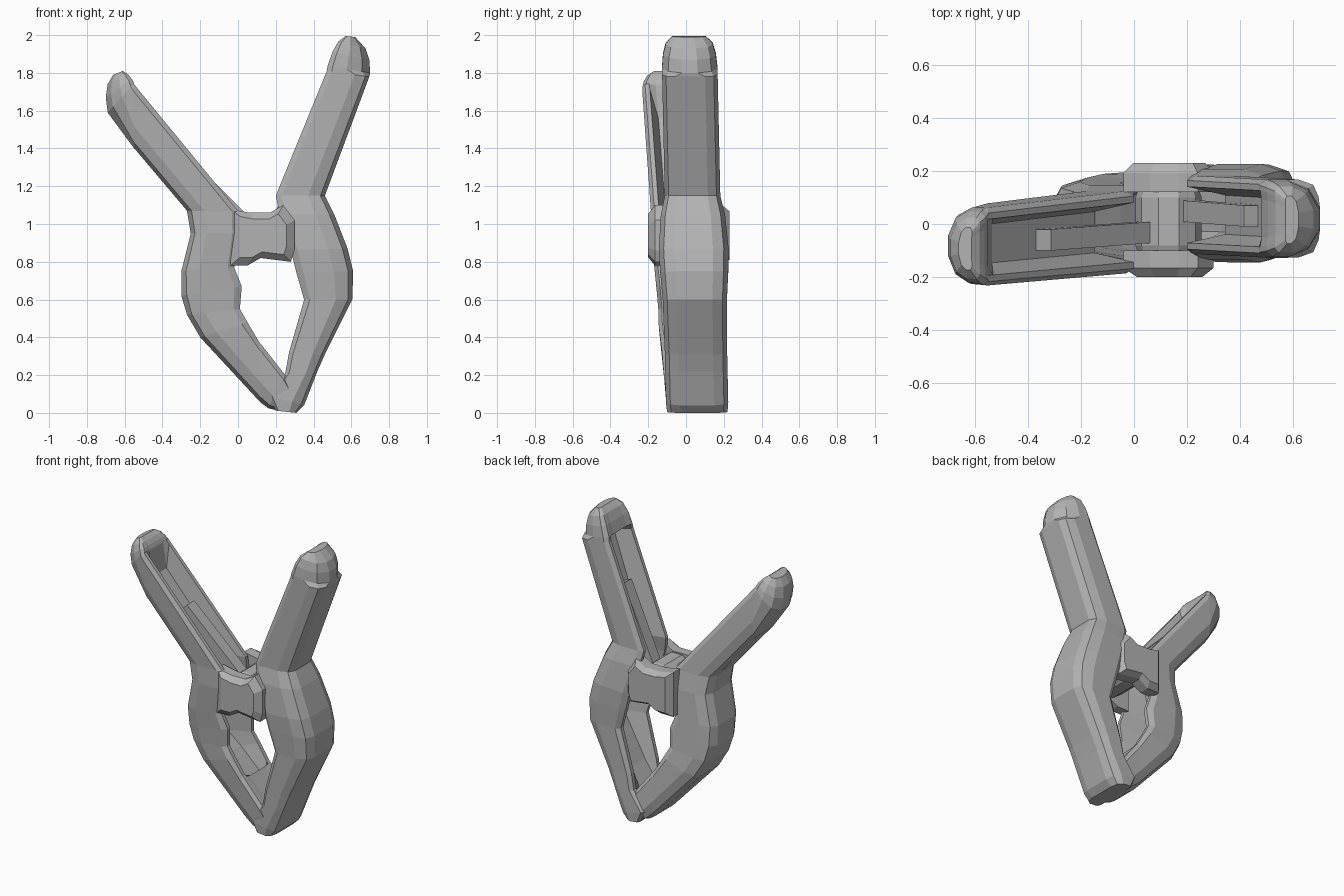
import bpy
import bmesh
import math
from mathutils import Vector

cube = bpy.data.objects.get("Cube")
if cube:
    bpy.data.objects.remove(cube)

grey = bpy.data.materials.new("plain grey")
grey.use_nodes = True
grey.diffuse_color = (0.45, 0.45, 0.45, 1)
grey.node_tree.nodes["Principled BSDF"].inputs["Base Color"].default_value = grey.diffuse_color


def finish(name, bm):
    bmesh.ops.recalc_face_normals(bm, faces=bm.faces)
    mesh = bpy.data.meshes.new(name)
    bm.to_mesh(mesh)
    bm.free()
    mesh.materials.append(grey)
    obj = bpy.data.objects.new(name, mesh)
    bpy.context.collection.objects.link(obj)
    return obj


def loft(name, rings):
    """Skin a list of closed rings and cap both ends."""
    bm = bmesh.new()
    loops = [[bm.verts.new(p) for p in ring] for ring in rings]
    n = len(loops[0])
    for a, b in zip(loops, loops[1:]):
        for k in range(n):
            bm.faces.new((a[k], a[(k + 1) % n], b[(k + 1) % n], b[k]))
    caps = [bm.faces.new(loops[0]), bm.faces.new(loops[-1])]
    bmesh.ops.triangulate(bm, faces=caps)
    return finish(name, bm)


def channel(name, stations, lean, grip_z):
    """U-shaped channel, open on its inner side, through stations of outer
    x, z, inner x, z, half width and cavity depth; domed above grip_z."""
    body = [(0, 0.88), (0.12, 1), (0.66, 1), (0.91, 0.86), (1, 0.55)]
    grip = [(0, 0.85), (0.12, 1), (0.45, 1), (0.8, 0.78), (1, 0.28)]
    rim, floor = 0.72, 0.5
    rings = []
    for ox, oz, ix, iz, half, depth in stations:
        inner, outer = Vector((ix, 0, iz)), Vector((ox, 0, oz))
        side = grip if oz > grip_z else body
        profile = [(u, -v) for u, v in side] + [(u, v) for u, v in reversed(side)]
        profile += [(0, rim), (depth, floor), (depth, -floor), (0, -rim)]
        ring = []
        for u, v in profile:
            p = inner.lerp(outer, u)
            p.y = 0.06 + lean * p.z + half * v
            ring.append(p)
        rings.append(ring)
    return loft(name, rings)


def plate(name, outline, y_inner, y_outer, shrink):
    """Side plate whose outer face is smaller than its base."""
    cx = sum(p[0] for p in outline) / len(outline)
    cz = sum(p[1] for p in outline) / len(outline)
    base = [(x, y_inner, z) for x, z in outline]
    mid = [(x, y_inner + (y_outer - y_inner) * 0.65, z) for x, z in outline]
    face = [(cx + (x - cx) * shrink, y_outer, cz + (z - cz) * shrink) for x, z in outline]
    return loft(name, [base, mid, face])


# Left lever: rounded grip, channel handle, shoulder and jaw
channel("left_lever", [
    (0.62, 1.99, 0.57, 1.995, 0.09, 0.02),
    (0.675, 1.93, 0.53, 1.965, 0.125, 0.02),
    (0.695, 1.87, 0.50, 1.91, 0.14, 0.02),
    (0.70, 1.80, 0.475, 1.84, 0.147, 0.02),
    (0.695, 1.78, 0.47, 1.81, 0.147, 0.48),
    (0.46, 1.15, 0.20, 1.15, 0.147, 0.55),
    (0.51, 1.05, 0.22, 1.05, 0.17, 0.7),
    (0.58, 0.87, 0.28, 0.86, 0.185, 0.7),
    (0.61, 0.75, 0.31, 0.74, 0.18, 0.7),
    (0.605, 0.6, 0.35, 0.6, 0.17, 0.55),
    (0.46, 0.31, 0.27, 0.32, 0.165, 0.3),
    (0.42, 0.22, 0.25, 0.21, 0.165, 0.02),
    (0.35, 0.04, 0.16, 0.09, 0.165, 0.02),
    (0.31, 0.0, 0.2, 0.012, 0.16, 0.02)], -0.022, 1.79)

# Right lever, leaning towards the front at its grip
channel("right_lever", [
    (-0.66, 1.79, -0.61, 1.81, 0.08, 0.02),
    (-0.69, 1.74, -0.58, 1.79, 0.115, 0.02),
    (-0.70, 1.67, -0.56, 1.765, 0.135, 0.02),
    (-0.69, 1.59, -0.55, 1.745, 0.143, 0.02),
    (-0.55, 1.40, -0.55, 1.74, 0.147, 0.02),
    (-0.54, 1.39, -0.53, 1.715, 0.147, 0.48),
    (-0.27, 1.07, 0.0, 1.07, 0.155, 0.55),
    (-0.25, 0.95, 0.0, 0.95, 0.165, 0.7),
    (-0.30, 0.75, -0.02, 0.77, 0.162, 0.7),
    (-0.30, 0.62, 0.02, 0.67, 0.16, 0.7),
    (-0.27, 0.52, 0.01, 0.55, 0.16, 0.55),
    (-0.20, 0.40, 0.05, 0.48, 0.165, 0.4),
    (0.11, 0.065, 0.115, 0.37, 0.16, 0.3),
    (0.12, 0.055, 0.125, 0.36, 0.16, 0.02),
    (0.16, 0.025, 0.25, 0.2, 0.16, 0.02),
    (0.22, 0.01, 0.30, 0.1, 0.155, 0.02)], -0.085, 1.5)

# Overlapping hinge lugs on both sides
lug = [(-0.04, 1.08), (0.06, 1.06), (0.17, 1.06), (0.24, 1.10), (0.30, 1.02),
       (0.30, 0.86), (0.28, 0.80), (0.12, 0.82), (0.05, 0.78), (-0.04, 0.78)]
plate("front_hinge_lug", lug, -0.10, -0.20, 0.72)
plate("back_hinge_lug", lug, 0.12, 0.23, 0.8)

# Spring barrel between the lugs
barrel = []
for y, radius in ((-0.12, 0.11), (-0.08, 0.125), (0.10, 0.125), (0.14, 0.11)):
    barrel.append([(0.13 + radius * math.cos(k * math.tau / 10), y,
                    0.94 + radius * math.sin(k * math.tau / 10)) for k in range(10)])
loft("spring_barrel", barrel)


# Spring legs lying in the handle channels
def spring_leg(name, start, end, half):
    a, b = Vector(start), Vector(end)
    axis = (b - a).normalized()
    up = axis.cross(Vector((0, 1, 0))) * half
    wide = Vector((0, half, 0))
    loft(name, [[p + up * s + wide * t for s, t in ((-1, -1), (1, -1), (1, 1), (-1, 1))]
                for p in (a, b)])


spring_leg("left_spring_leg", (0.20, 0.05, 0.98), (0.45, 0.03, 1.50), 0.04)
spring_leg("right_spring_leg", (0.06, -0.03, 0.98), (-0.34, -0.06, 1.38), 0.04)
